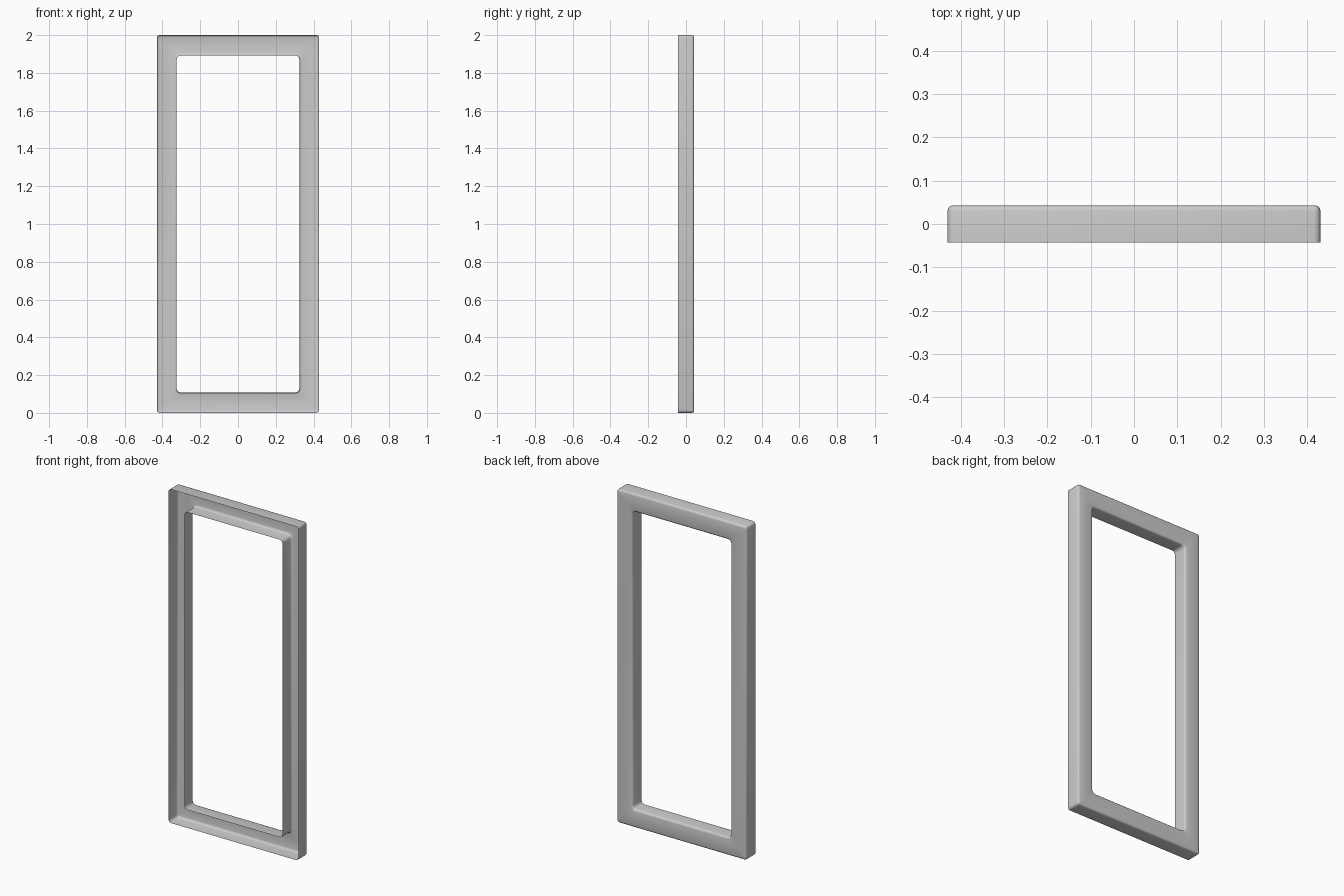
import bpy, bmesh, math

cube = bpy.data.objects.get("Cube")
if cube:
    bpy.data.objects.remove(cube)

HALF_W, HALF_H, DEPTH = 0.43, 1.0, 0.043   # outer half sizes
HOLE_W, HOLE_H = 0.325, 0.892              # opening half sizes
EDGE = 0.012                               # rounded edge radius
STEPS = 3

grey = bpy.data.materials.new("plain grey")
grey.use_nodes = True
colour = (0.6, 0.6, 0.6, 1)
grey.diffuse_color = colour
grey.node_tree.nodes["Principled BSDF"].inputs["Base Color"].default_value = colour


def ring(bm, w, h, r, y):
    """Rounded rectangle of vertices in the plane at depth y."""
    verts = []
    for q, (sx, sz) in enumerate([(1, 1), (-1, 1), (-1, -1), (1, -1)]):
        for i in range(STEPS + 1):
            a = math.pi / 2 * (q + i / STEPS)
            verts.append(bm.verts.new((sx * (w - r) + r * math.cos(a), y,
                                       HALF_H + sz * (h - r) + r * math.sin(a))))
    return verts


# Cross-section of the open-fronted channel: outer wall, back plate, opening wall
bm = bmesh.new()
arc = [math.pi / 2 * i / STEPS for i in range(STEPS + 1)]
rings = [ring(bm, HALF_W, HALF_H, EDGE + 0.003, -DEPTH)]
for a in arc:
    inset = EDGE * (1 - math.cos(a))
    rings.append(ring(bm, HALF_W - inset, HALF_H - inset, EDGE + 0.003 - inset,
                      DEPTH - EDGE + EDGE * math.sin(a)))
for a in reversed(arc):
    grow = EDGE * (1 - math.cos(a))
    rings.append(ring(bm, HOLE_W + grow, HOLE_H + grow, 0.02 + grow,
                      DEPTH - EDGE + EDGE * math.sin(a)))
rings.append(ring(bm, HOLE_W, HOLE_H, 0.02, -DEPTH))

# Skin between neighbouring rings
for a, b in zip(rings, rings[1:]):
    n = len(a)
    for i in range(n):
        j = (i + 1) % n
        bm.faces.new((a[i], b[i], b[j], a[j]))
bm.normal_update()
if sum(f.normal.y * f.calc_area() for f in bm.faces) < 0:
    bmesh.ops.reverse_faces(bm, faces=bm.faces[:])

mesh = bpy.data.meshes.new("window_frame")
bm.to_mesh(mesh)
bm.free()
mesh.materials.append(grey)
frame = bpy.data.objects.new("window_frame", mesh)
bpy.context.collection.objects.link(frame)
bpy.context.view_layer.objects.active = frame
frame.select_set(True)
bpy.ops.object.shade_smooth_by_angle(angle=math.radians(40))
